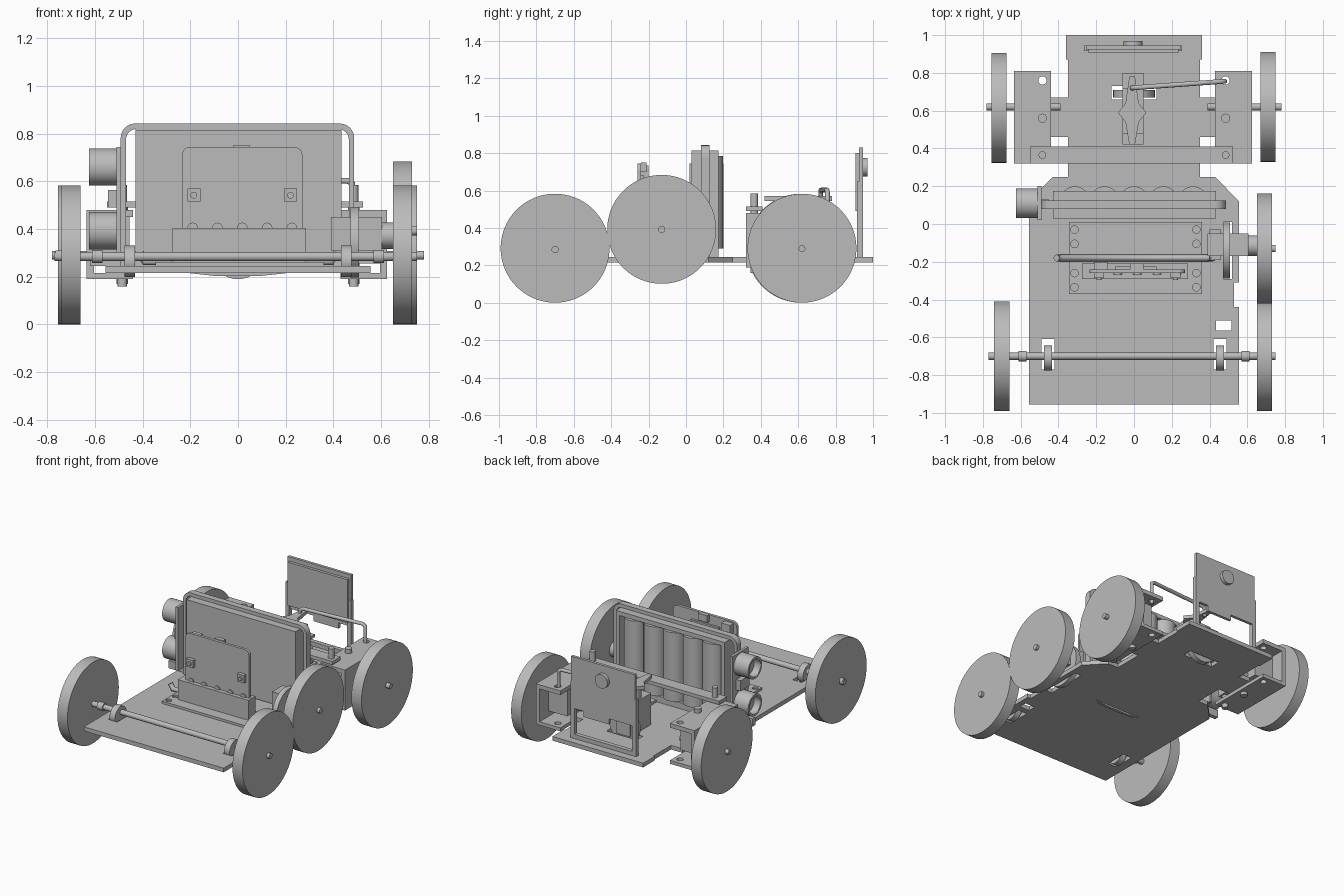
import bpy, bmesh, math
from mathutils import Matrix, Vector

old = bpy.data.objects.get("Cube")
if old:
    bpy.data.objects.remove(old, do_unlink=True)

grey = bpy.data.materials.new("plain grey")
grey.use_nodes = True
grey.diffuse_color = (0.5, 0.5, 0.5, 1)
grey.node_tree.nodes["Principled BSDF"].inputs["Base Color"].default_value = (0.5, 0.5, 0.5, 1)


def finish(name, bm, smooth=False):
    bmesh.ops.recalc_face_normals(bm, faces=bm.faces)
    mesh = bpy.data.meshes.new(name)
    bm.to_mesh(mesh)
    bm.free()
    mesh.materials.append(grey)
    ob = bpy.data.objects.new(name, mesh)
    bpy.context.collection.objects.link(ob)
    if smooth:
        bpy.ops.object.select_all(action='DESELECT')
        ob.select_set(True)
        bpy.context.view_layer.objects.active = ob
        bpy.ops.object.shade_smooth_by_angle(angle=math.radians(35))
    return ob


def box(name, x, y, z):
    bm = bmesh.new()
    bmesh.ops.create_cube(bm, size=1)
    for v in bm.verts:
        v.co = Vector([(r[0] + r[1]) / 2 + c * (r[1] - r[0]) for r, c in zip((x, y, z), v.co)])
    return finish(name, bm)


def rod(name, a, b, r, sides=32):
    a, b = Vector(a), Vector(b)
    bm = bmesh.new()
    turn = (b - a).to_track_quat('Z', 'Y').to_matrix().to_4x4()
    bmesh.ops.create_cone(bm, cap_ends=True, segments=sides, radius1=r, radius2=r,
                          depth=(b - a).length, matrix=Matrix.Translation((a + b) / 2) @ turn)
    return finish(name, bm, True)


def prism(name, points, axis, lo, hi):
    """Extrude an outline along z (outline in x, y) or along y (outline in x, z)."""
    bm = bmesh.new()
    place = (lambda p: (p[0], p[1], lo)) if axis == 'z' else (lambda p: (p[0], lo, p[1]))
    face = bm.faces.new([bm.verts.new(place(p)) for p in points])
    out = bmesh.ops.extrude_face_region(bm, geom=[face])
    step = Vector((0, 0, hi - lo)) if axis == 'z' else Vector((0, hi - lo, 0))
    bmesh.ops.translate(bm, verts=[v for v in out["geom"] if isinstance(v, bmesh.types.BMVert)], vec=step)
    return finish(name, bm)


def cut(ob, cutters):
    for c in cutters:
        c.hide_render = True
        m = ob.modifiers.new("cut", 'BOOLEAN')
        m.operation, m.solver, m.object = 'DIFFERENCE', 'EXACT', c
        bpy.context.view_layer.objects.active = ob
        bpy.ops.object.modifier_apply(modifier=m.name)
        bpy.data.objects.remove(c, do_unlink=True)


def rounded(x0, x1, z0, z1, r):
    """Outline with square feet and rounded top corners."""
    pts = [(x0, z0), (x1, z0)]
    for cx, start in ((x1 - r, 0), (x0 + r, 90)):
        for i in range(7):
            t = math.radians(start + i * 15)
            pts.append((cx + r * math.cos(t), z1 - r + r * math.sin(t)))
    return pts


def tube(name, points, r):
    cu = bpy.data.curves.new(name, 'CURVE')
    cu.dimensions, cu.bevel_depth, cu.bevel_resolution, cu.use_fill_caps = '3D', r, 3, True
    sp = cu.splines.new('POLY')
    sp.points.add(len(points) - 1)
    for p, q in zip(sp.points, points):
        p.co = (*q, 1)
    cu.materials.append(grey)
    ob = bpy.data.objects.new(name, cu)
    bpy.context.collection.objects.link(ob)


# Chassis plate with slots
P0, P1 = 0.215, 0.245
half = [(0.555, -0.955), (0.555, 0.12), (0.43, 0.25), (0.35, 0.25), (0.35, 0.46), (0.44, 0.46),
        (0.44, 0.67), (0.35, 0.67), (0.35, 0.87), (0.36, 0.87), (0.36, 1.0)]
plate = prism("chassis_plate", half + [(-x, y) for x, y in reversed(half)], 'z', P0, P1)
slots = [((0.53, 0.6), (-0.44, -0.31)), ((0.435, 0.515), (-0.565, -0.51)), ((0.47, 0.52), (-0.29, 0.01)),
         ((-0.12, 0.12), (0.66, 0.73)), ((-0.49, -0.42), (-0.77, -0.61)), ((0.42, 0.49), (-0.77, -0.61))]
cut(plate, [box("slot", x, y, (0.1, 0.4)) for x, y in slots])

# Wheels
for name, x, y, z in (("back_wheel_right", -0.70, -0.70, 0.292), ("back_wheel_left", 0.69, -0.70, 0.292),
                      ("steer_wheel_right", -0.715, 0.615, 0.292), ("steer_wheel_left", 0.71, 0.62, 0.292),
                      ("drive_wheel", 0.69, -0.13, 0.393)):
    rod(name, (x - 0.04, y, z), (x + 0.04, y, z), 0.291, 96)

# Long axle with hangers and collars
rod("long_axle", (-0.77, -0.7, 0.285), (0.75, -0.7, 0.285), 0.019)
for s in (-1, 1):
    rod("axle_hanger", (s * 0.455 - 0.022, -0.71, 0.265), (s * 0.455 + 0.022, -0.71, 0.265), 0.066)
    rod("axle_collar", (s * 0.59 - 0.022, -0.7, 0.285), (s * 0.59 + 0.022, -0.7, 0.285), 0.028)

# Steering knuckles
for s, side in ((-1, "right"), (1, "left")):
    span = lambda a, b: tuple(sorted((s * a - 0.005, s * b - 0.005)))
    X = s * 0.485
    plates = [box("knuckle_top_" + side, span(0.435, 0.63), (0.32, 0.81), (0.45, 0.48)),
              box("knuckle_bottom_" + side, span(0.435, 0.63), (0.32, 0.81), (0.19, 0.215))]
    for p in plates:
        cut(p, [rod("hole", (X, 0.76, 0.1), (X, 0.76, 0.6), 0.022)])
    box("knuckle_wall_" + side, span(0.60, 0.63), (0.32, 0.81), (0.215, 0.45))
    box("knuckle_body_" + side, span(0.45, 0.60), (0.33, 0.71), (0.255, 0.45))
    rod("stub_axle_" + side, (s * 0.39, 0.62, 0.29), (s * 0.78, 0.62, 0.29), 0.018)
    rod("king_pin_" + side, (X, 0.56, 0.17), (X, 0.56, 0.51), 0.024)
    rod("link_pin_" + side, (X, 0.365, 0.16), (X, 0.365, 0.585), 0.02)
box("tie_bar", (-0.55, 0.525), (0.32, 0.41), (0.49, 0.515))

# Steering servo, horn and bent link
box("steering_servo", (-0.06, 0.05), (0.48, 0.72), (P1, 0.47))
box("servo_ears", (-0.06, 0.05), (0.42, 0.80), (0.38, 0.40))
rod("servo_shaft", (-0.01, 0.59, 0.47), (-0.01, 0.59, 0.57), 0.04)
prism("servo_horn", [(-0.025, 0.42), (0.005, 0.42), (0.025, 0.54), (0.065, 0.59), (0.025, 0.64), (0.005, 0.78),
                     (-0.025, 0.78), (-0.045, 0.64), (-0.085, 0.59), (-0.045, 0.54)], 'z', 0.545, 0.57)
rod("servo_disc", (-0.0, 0.67, 0.30), (0.0, 0.71, 0.30), 0.11)
tube("steering_link", [(-0.01, 0.72, 0.53), (-0.01, 0.72, 0.59), (0.01, 0.722, 0.603), (0.46, 0.754, 0.603),
                       (0.48, 0.756, 0.59), (0.48, 0.756, 0.43)], 0.013)

# Battery holder: open tray with cells and a strap round it
tray = box("battery_tray", (-0.43, 0.435), (0.03, 0.175), (P1, 0.815))
cut(tray, [box("hollow", (-0.40, 0.405), (0.07, 0.3), (0.29, 0.785))])
for i in range(5):
    x = (i - 2) * 0.156
    rod("battery", (x, 0.122, 0.29), (x, 0.122, 0.785), 0.077)
strap = prism("battery_strap", rounded(-0.492, 0.487, P1, 0.843, 0.06), 'y', 0.08, 0.125)
cut(strap, [prism("hollow", rounded(-0.47, 0.465, 0.2, 0.82, 0.045), 'y', 0.0, 0.2)])
box("tray_band", (-0.43, 0.435), (0.085, 0.12), (0.81, 0.83))

# Twin distance sensor on the side
box("sensor_board", (-0.51, -0.49), (0.02, 0.20), (0.29, 0.745))
for z in (0.66, 0.393):
    t = rod("sensor_tube", (-0.625, 0.11, z), (-0.51, 0.11, z), 0.078, 48)
    cut(t, [rod("bore", (-0.7, 0.11, z), (-0.575, 0.11, z), 0.062, 48)])
box("sensor_plug", (-0.545, -0.51), (0.06, 0.16), (0.49, 0.565))
box("sensor_foot", (-0.62, -0.45), (0.10, 0.13), (P1, 0.30))

# Control board in its edge connector
base = box("connector_base", (-0.345, 0.36), (-0.37, 0.01), (P1, 0.262))
cut(base, [rod("hole", (x, y, 0.25), (x, y, 0.4), 0.02, 16)
           for x in (-0.315, 0.33) for y in (-0.335, -0.26, -0.105, -0.03)])
box("edge_connector", (-0.275, 0.285), (-0.29, -0.21), (0.26, 0.405))
prism("control_board", rounded(-0.235, 0.27, 0.35, 0.745, 0.035), 'y', -0.26, -0.24)
for x in (-0.185, 0.22):
    box("button_case", (x - 0.027, x + 0.027), (-0.285, -0.26), (0.515, 0.57))
    rod("button_cap", (x, -0.297, 0.542), (x, -0.285, 0.542), 0.014)
for i in range(5):
    x = -0.19 + i * 0.104
    rod("edge_pad", (x, -0.268, 0.405), (x, -0.24, 0.405), 0.022)
box("board_socket", (-0.21, -0.14), (-0.24, -0.20), (0.67, 0.735))
box("board_port", (-0.02, 0.05), (-0.24, -0.21), (0.70, 0.75))
box("board_chips", (-0.10, 0.12), (-0.24, -0.225), (0.60, 0.68))
tube("cable_tie", [(-0.41, -0.18, 0.30), (-0.39, -0.18, 0.265), (0.39, -0.18, 0.265), (0.42, -0.18, 0.30)], 0.018)
prism("tie_underside", [(-0.2, P0), (-0.09, 0.203), (0.09, 0.203), (0.2, P0)], 'y', -0.19, -0.17)

# Drive motor, pulley and hub
box("drive_motor", (0.39, 0.605), (-0.17, -0.05), (0.31, 0.45))
rod("pulley", (0.472, -0.14, 0.345), (0.508, -0.14, 0.345), 0.148, 64)
rod("drive_hub", (0.6, -0.115, 0.372), (0.66, -0.115, 0.372), 0.055)
box("motor_foot", (0.40, 0.46), (-0.19, -0.03), (P1, 0.31))

# Upright panel on a frame at the far end
frame = box("panel_frame", (-0.265, 0.255), (0.915, 0.945), (P1, 0.65))
cut(frame, [box("hollow", (-0.235, 0.225), (0.8, 1.1), (0.275, 0.7))])
box("panel", (-0.255, 0.25), (0.925, 0.945), (0.46, 0.83))
box("panel_screen", (-0.24, 0.235), (0.905, 0.925), (0.49, 0.80))
box("panel_tab", (-0.05, 0.15), (0.925, 0.945), (0.42, 0.46))
rod("panel_button", (-0.005, 0.945, 0.725), (-0.005, 0.97, 0.725), 0.05)

# Axle end caps
for x, y, z in ((0.735, -0.13, 0.393), (-0.745, -0.7, 0.292)):
    rod("axle_cap", (x - 0.02, y, z), (x + 0.015, y, z), 0.019)
